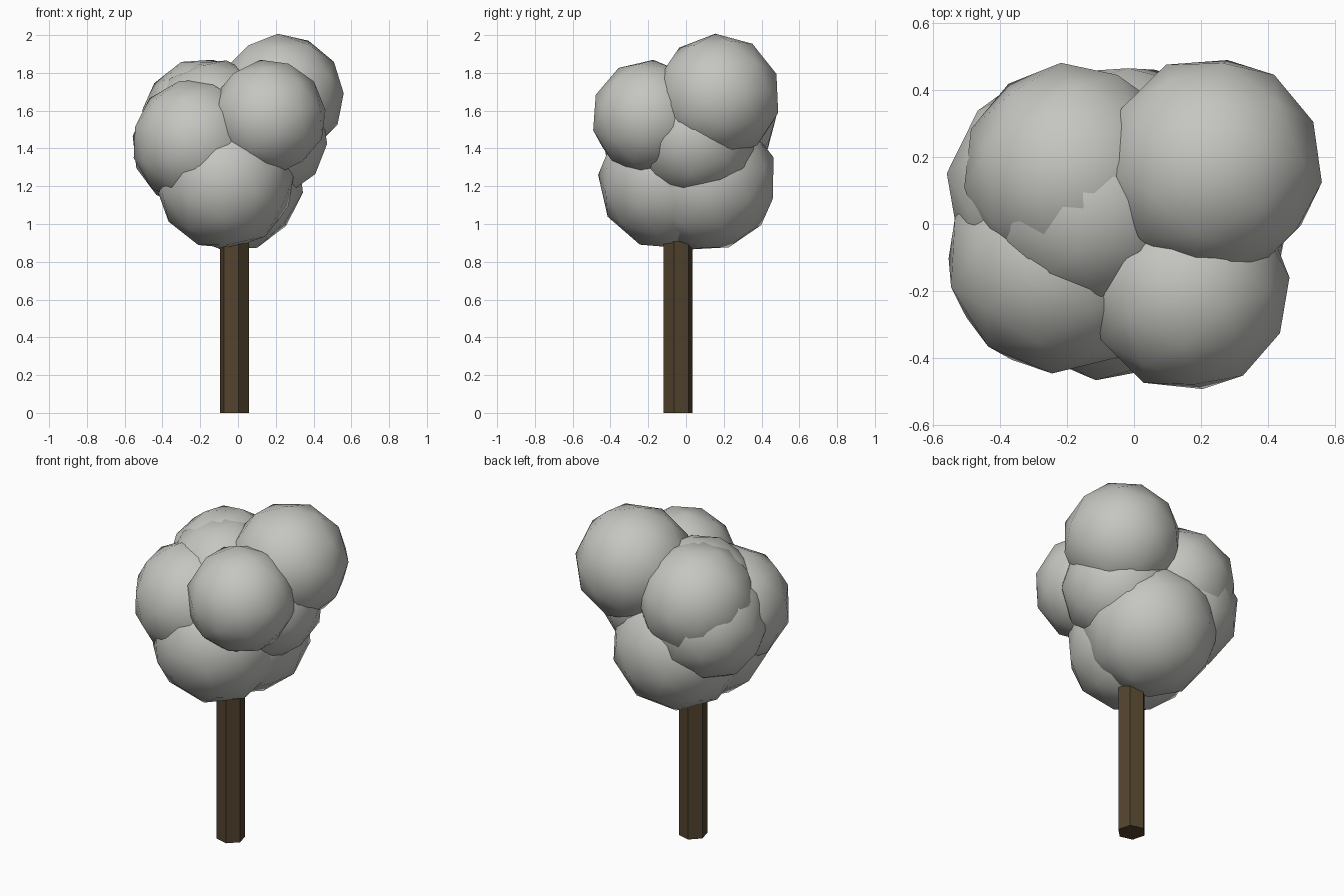
import bpy, math, random
from mathutils import Euler

if "Cube" in bpy.data.objects:
    bpy.data.objects.remove(bpy.data.objects["Cube"])

random.seed(4)


def material(name, rgb):
    m = bpy.data.materials.new(name)
    m.diffuse_color = (*rgb, 1)
    m.use_nodes = True
    m.node_tree.nodes["Principled BSDF"].inputs["Base Color"].default_value = m.diffuse_color
    return m


foliage = material("pale grey foliage", (0.56, 0.56, 0.53))
bark = material("dark brown bark", (0.085, 0.056, 0.027))

# Trunk: hexagonal post with a corner pointing to the back right
H = 1.1
bpy.ops.mesh.primitive_cylinder_add(vertices=6, radius=0.08, depth=H,
                                    location=(-0.018, -0.043, H / 2))
trunk = bpy.context.object
trunk.name = "trunk"
trunk.rotation_euler.z = math.radians(15)
trunk.data.materials.append(bark)

# Crown: overlapping smooth low-poly balls (name, centre, visible radius)
balls = [
    ("crown_top", (0.23, 0.17, 1.675), 0.325),
    ("crown_front", (0.16, -0.195, 1.565), 0.30),
    ("crown_front_left", (-0.225, -0.11, 1.435), 0.33),
    ("crown_back_left_upper", (-0.18, 0.15, 1.55), 0.325),
    ("crown_back_left_lower", (-0.225, 0.11, 1.42), 0.33),
    ("crown_middle", (-0.13, 0.06, 1.54), 0.325),
    ("crown_right", (0.145, 0.05, 1.46), 0.322),
    ("crown_low_front", (-0.07, -0.10, 1.23), 0.36),
    ("crown_low_back", (-0.03, 0.105, 1.23), 0.37),
]
for name, centre, r in balls:
    bpy.ops.mesh.primitive_ico_sphere_add(subdivisions=2, radius=r * 1.025,
                                          location=centre)
    ball = bpy.context.object
    ball.name = name
    ball.rotation_euler = Euler([random.uniform(0, math.tau) for _ in range(3)])
    ball.data.materials.append(foliage)
    bpy.ops.object.shade_smooth()
